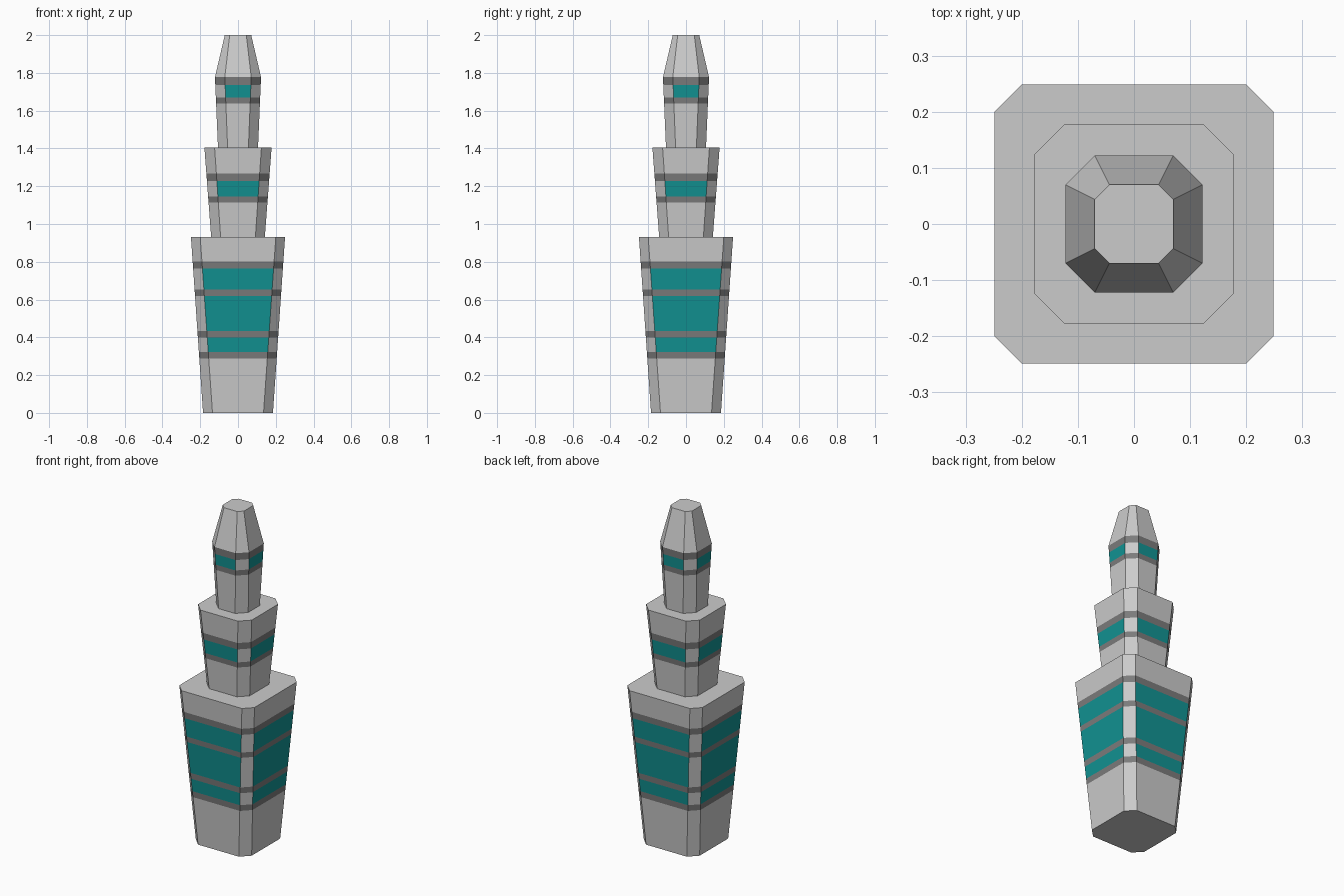
import bpy, bmesh

if "Cube" in bpy.data.objects:
    bpy.data.objects.remove(bpy.data.objects["Cube"])


def material(name, color):
    m = bpy.data.materials.new(name)
    m.diffuse_color = (*color, 1)
    m.use_nodes = True
    m.node_tree.nodes["Principled BSDF"].inputs["Base Color"].default_value = m.diffuse_color
    return m


MATS = [None,
        material("dark_trim", (0.2, 0.2, 0.2)),
        material("teal_glass", (0.006, 0.29, 0.29))]
WALL, TRIM, GLASS = 0, 1, 2


def octagon(h, f):
    """Chamfered square: half width h, flat side half width f."""
    return [(-f, -h), (f, -h), (h, -f), (h, f), (f, h), (-f, h), (-h, f), (-h, -f)]


def tier(name, profile, bands):
    """Loft chamfered squares (z, half width, flat half width) and colour the bands.
    bands: ascending (z, kind), kind applying from that height upwards."""
    def at(z):
        for (z0, h0, f0), (z1, h1, f1) in zip(profile, profile[1:]):
            if z <= z1:
                t = (z - z0) / (z1 - z0)
                return h0 + (h1 - h0) * t, f0 + (f1 - f0) * t
    kinds = dict([(p[0], WALL) for p in profile] + bands)
    levels = sorted(kinds)
    bm = bmesh.new()
    rings = [[bm.verts.new((x, y, z)) for x, y in octagon(*at(z))] for z in levels]
    for z, low, high in zip(levels, rings, rings[1:]):
        for i in range(8):
            j = (i + 1) % 8
            face = bm.faces.new((low[i], low[j], high[j], high[i]))
            # glass only sits on the four wide sides, not the chamfers
            face.material_index = WALL if kinds[z] == GLASS and i % 2 else kinds[z]
    bm.faces.new(rings[0][::-1])
    bm.faces.new(rings[-1])
    mesh = bpy.data.meshes.new(name)
    bm.to_mesh(mesh)
    bm.free()
    for m in MATS:
        mesh.materials.append(m)
    bpy.context.collection.objects.link(bpy.data.objects.new(name, mesh))


# Wide base tier with three window rows
tier("lower_tier", [(0, 0.185, 0.135), (0.93, 0.249, 0.2)],
     [(0.287, TRIM), (0.323, GLASS), (0.398, TRIM), (0.434, GLASS),
      (0.62, TRIM), (0.653, GLASS), (0.764, TRIM), (0.802, WALL)])

# Middle tier with one window row
tier("middle_tier", [(0.93, 0.142, 0.092), (1.406, 0.178, 0.124)],
     [(1.114, TRIM), (1.146, GLASS), (1.228, TRIM), (1.268, WALL)])

# Top tier with one window row and a tapered cap
tier("upper_tier", [(1.406, 0.106, 0.055), (1.777, 0.122, 0.07), (2.0, 0.07, 0.044)],
     [(1.639, TRIM), (1.671, GLASS), (1.735, TRIM)])
